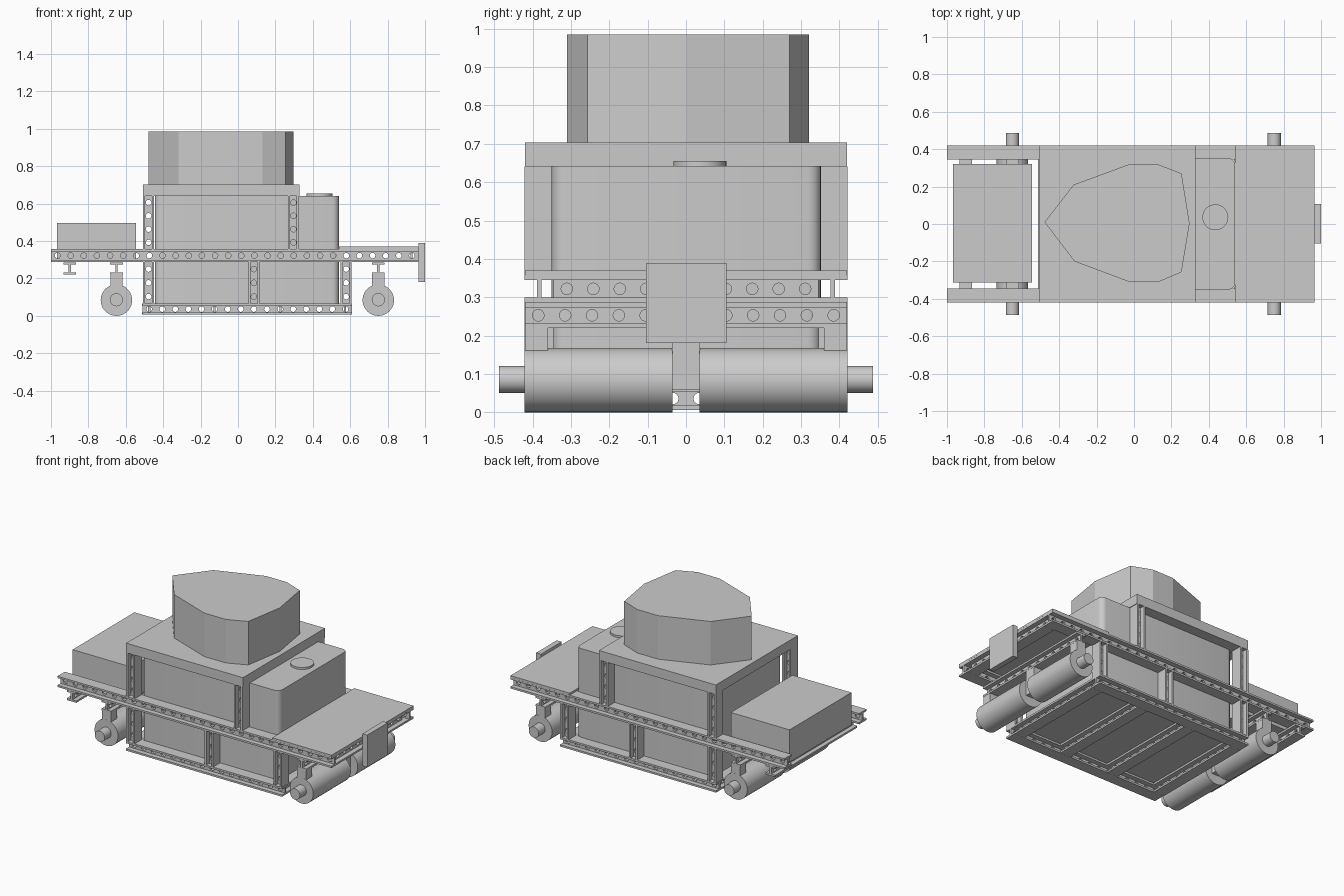
import bpy
import bmesh
import math
from mathutils import Vector, Matrix

if "Cube" in bpy.data.objects:
    bpy.data.objects.remove(bpy.data.objects["Cube"])

grey = bpy.data.materials.new("plain_grey")
grey.use_nodes = True
GREY = (0.6, 0.6, 0.6, 1)
grey.diffuse_color = GREY
grey.node_tree.nodes["Principled BSDF"].inputs["Base Color"].default_value = GREY

X, Y, Z = Vector((1, 0, 0)), Vector((0, 1, 0)), Vector((0, 0, 1))


def finish(name, bm, smooth=False):
    bmesh.ops.remove_doubles(bm, verts=bm.verts, dist=0.0001)
    bmesh.ops.recalc_face_normals(bm, faces=bm.faces)
    mesh = bpy.data.meshes.new(name)
    bm.to_mesh(mesh)
    bm.free()
    mesh.materials.append(grey)
    obj = bpy.data.objects.new(name, mesh)
    bpy.context.collection.objects.link(obj)
    if smooth:
        bpy.ops.object.select_all(action='DESELECT')
        obj.select_set(True)
        bpy.context.view_layer.objects.active = obj
        bpy.ops.object.shade_smooth_by_angle(angle=math.radians(35))
    return obj


def box(name, x, y, z, corner=0):
    """Box from three (low, high) ranges, with optional rounded upright edges."""
    bm = bmesh.new()
    bmesh.ops.create_cube(bm, size=1)
    for v in bm.verts:
        v.co = [lo + (c + 0.5) * (hi - lo) for c, (lo, hi) in zip(v.co, (x, y, z))]
    if corner:
        upright = [e for e in bm.edges
                   if abs(e.verts[0].co.z - e.verts[1].co.z) > 0.01]
        bmesh.ops.bevel(bm, geom=upright, offset=corner, segments=5,
                        profile=0.5, affect='EDGES')
    return finish(name, bm, corner > 0)


def cylinder(name, centre, radius, length, along_y=True):
    bm = bmesh.new()
    turn = Matrix.Rotation(math.pi / 2, 4, 'X') if along_y else Matrix()
    bmesh.ops.create_cone(bm, cap_ends=True, segments=40, radius1=radius,
                          radius2=radius, depth=length,
                          matrix=Matrix.Translation(centre) @ turn)
    return finish(name, bm, True)


def beam(name, centre, along, across, deep, length, depth,
         width=0.075, wall=0.012, pitch=0.07, hole=0.015):
    """I-section girder with a row of round holes through its web."""
    bm = bmesh.new()
    centre = Vector(centre)

    def point(u, v, w):
        return bm.verts.new(centre + along * u + across * v + deep * w)

    # two flanges
    for side in (-1, 1):
        rows = []
        for w in (depth / 2, depth / 2 - wall):
            rows.append([point(a * length / 2, b * width / 2, side * w)
                         for a, b in ((-1, -1), (1, -1), (1, 1), (-1, 1))])
        bm.faces.new(rows[0])
        bm.faces.new(rows[1])
        for i in range(4):
            j = (i + 1) % 4
            bm.faces.new((rows[0][i], rows[0][j], rows[1][j], rows[1][i]))
    # web made of equal cells, each pierced once
    count = max(1, round(length / pitch))
    half_u, half_w = length / count / 2, depth / 2 - wall
    sides = 16
    for k in range(count):
        mid = -length / 2 + (2 * k + 1) * half_u
        rings = []
        for v in (-wall / 2, wall / 2):
            inner, outer = [], []
            for i in range(sides):
                a = math.tau * i / sides
                c, s = math.cos(a), math.sin(a)
                inner.append(point(mid + hole * c, v, hole * s))
                r = max(abs(c), abs(s))
                outer.append(point(mid + half_u * c / r, v, half_w * s / r))
            rings.append((inner, outer))
        (in_a, out_a), (in_b, out_b) = rings
        for i in range(sides):
            j = (i + 1) % sides
            bm.faces.new((in_a[i], in_a[j], out_a[j], out_a[i]))
            bm.faces.new((in_b[i], in_b[j], out_b[j], out_b[i]))
            bm.faces.new((in_a[i], in_a[j], in_b[j], in_b[i]))
        # close the web at both ends of the girder
        if k in (0, count - 1):
            sign = -1 if k == 0 else 1
            u = sign * length / 2
            bm.faces.new([point(u, v * wall / 2, w * half_w)
                          for v, w in ((-1, -1), (1, -1), (1, 1), (-1, 1))])
    return finish(name, bm)


# side girders and posts on both sides
for label, s in (("front", -1), ("back", 1)):
    y = s * 0.383
    beam(label + "_main_girder", (-0.0175, y, 0.322), X, Y, Z, 1.965, 0.07)
    beam(label + "_base_girder", (0.05, y, 0.036), X, Y, Z, 1.12, 0.06)
    for i, x in enumerate((-0.478, 0.085, 0.578)):
        beam(f"{label}_lower_post_{i + 1}", (x, y, 0.1765), Z, Y, X, 0.221, 0.06)
    for i, x in enumerate((-0.478, 0.296)):
        beam(f"{label}_upper_post_{i + 1}", (x, y, 0.499), Z, Y, X, 0.284, 0.06)

# cross girders
for i, x in enumerate((-0.475, -0.125, 0.227, 0.572)):
    beam(f"base_cross_girder_{i + 1}", (x, 0, 0.036), Y, X, Z, 0.69, 0.06)
for label, x in (("tail", -0.9), ("left_roller", -0.65), ("right_roller", 0.75)):
    beam(label + "_cross_girder", (x, 0, 0.253), Y, X, Z, 0.84, 0.066, width=0.068)
beam("end_cross_girder", (0.927, 0, 0.322), Y, X, Z, 0.69, 0.07)

# body, roof and decks
box("inner_body", (-0.445, 0.54), (-0.35, 0.352), (0.067, 0.642), corner=0.035)
box("roof_slab", (-0.508, 0.33), (-0.42, 0.42), (0.641, 0.703))
box("deck_plate", (0.54, 0.965), (-0.42, 0.42), (0.357, 0.37))
box("cargo_box", (-0.967, -0.545), (-0.313, 0.32), (0.287, 0.497))
box("bumper_plate", (0.965, 1.0), (-0.104, 0.106), (0.181, 0.389))
cylinder("filler_cap", (0.435, 0.036, 0.646), 0.069, 0.018, along_y=False)

# faceted turret
outline = [(-0.478, 0.01), (-0.323, 0.21), (-0.024, 0.32), (0.126, 0.32),
           (0.254, 0.27), (0.297, 0.003), (0.254, -0.257), (0.131, -0.31),
           (-0.024, -0.31), (-0.318, -0.2)]
bm = bmesh.new()
base = bm.faces.new([bm.verts.new((x, y, 0.702)) for x, y in outline])
top = bmesh.ops.extrude_face_region(bm, geom=[base], use_keep_orig=True)
for v in top["geom"]:
    if isinstance(v, bmesh.types.BMVert):
        v.co.z = 0.985
finish("turret", bm)

# rollers with axle stubs and hangers
for label, x in (("left", -0.65), ("right", 0.75)):
    for end, s in (("front", -1), ("back", 1)):
        cylinder(f"{label}_{end}_roller", (x, s * 0.228, 0.084), 0.084, 0.385)
        cylinder(f"{label}_{end}_axle", (x, s * 0.445, 0.086), 0.035, 0.085)
        lo, hi = sorted((s * 0.36, s * 0.42))
        box(f"{label}_{end}_hanger", (x - 0.033, x + 0.033), (lo, hi), (0.14, 0.222))
    box(label + "_middle_hanger", (x - 0.033, x + 0.033), (-0.037, 0.037), (0.06, 0.222))
